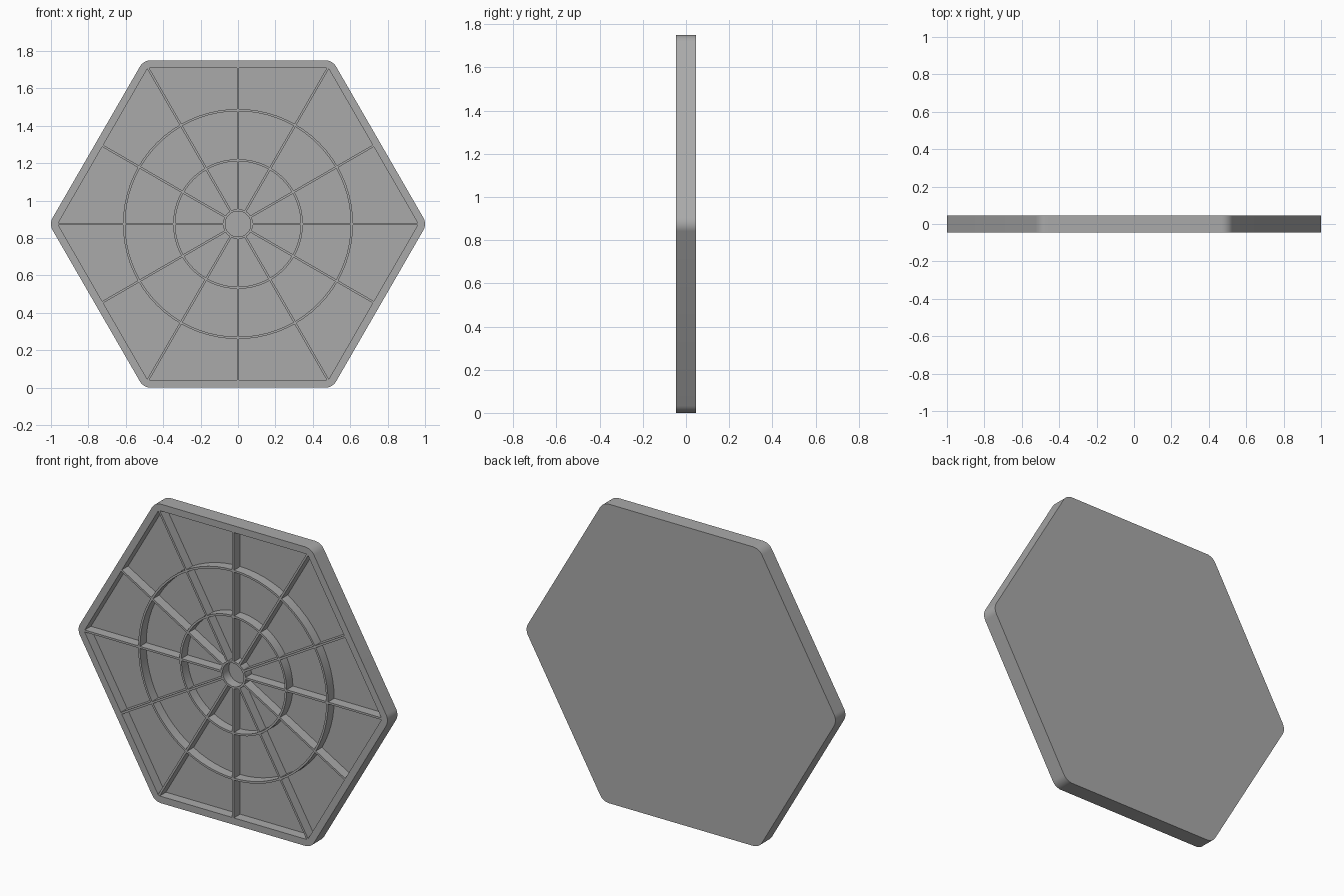
import bpy, bmesh, math
from mathutils import Matrix, Vector

if "Cube" in bpy.data.objects:
    bpy.data.objects.remove(bpy.data.objects["Cube"], do_unlink=True)

APOTHEM, INNER, CORNER = 0.875, 0.835, 0.067
HALF, FLOOR, RIB_TOP = 0.046, 0.012, -0.045
RIB = 0.012
CENTRE = Matrix.Translation((0, 0, APOTHEM))

grey = bpy.data.materials.new("plain_grey")
grey.use_nodes = True
colour = (0.4, 0.4, 0.4, 1)
grey.diffuse_color = colour
grey.node_tree.nodes["Principled BSDF"].inputs["Base Color"].default_value = colour


def polar(r, angle, y):
    return Vector((r * math.cos(angle), y, r * math.sin(angle)))


def hexagon(apothem, y, radius=0, steps=8):
    """Hexagon loop in the XZ plane, each corner an arc of the given radius."""
    loop = []
    for k in range(6):
        mid = k * math.pi / 3
        centre = polar((apothem - radius) / math.cos(math.pi / 6), mid, y)
        for i in range(steps + 1):
            angle = mid + (i / steps - 0.5) * math.pi / 3
            loop.append(centre + polar(radius, angle, 0))
    return loop


def circle(r, y, count=72):
    return [polar(r, i * math.tau / count, y) for i in range(count)]


def finish(bm, name):
    bmesh.ops.remove_doubles(bm, verts=bm.verts, dist=1e-5)
    bmesh.ops.recalc_face_normals(bm, faces=bm.faces)
    bm.transform(CENTRE)
    mesh = bpy.data.meshes.new(name)
    bm.to_mesh(mesh)
    bm.free()
    mesh.materials.append(grey)
    obj = bpy.data.objects.new(name, mesh)
    bpy.context.collection.objects.link(obj)
    bpy.ops.object.select_all(action="DESELECT")
    obj.select_set(True)
    bpy.context.view_layer.objects.active = obj
    bpy.ops.object.shade_smooth_by_angle(angle=math.radians(30))


def loft(loops, name, closed=False):
    """Skin successive loops; cap the ends, or join last to first."""
    bm = bmesh.new()
    rows = [[bm.verts.new(p) for p in loop] for loop in loops]
    pairs = list(zip(rows, rows[1:])) + ([(rows[-1], rows[0])] if closed else [])
    for a, b in pairs:
        for i in range(len(a)):
            j = (i + 1) % len(a)
            bm.faces.new((a[i], a[j], b[j], b[i]))
    if not closed:
        bm.faces.new(rows[0])
        bm.faces.new(rows[-1])
    finish(bm, name)


# Hexagonal tray: back plate, rounded outer wall, flat rim, sharp recess
loft([hexagon(APOTHEM, HALF, CORNER), hexagon(APOTHEM, -HALF, CORNER),
      hexagon(INNER, -HALF), hexagon(INNER, FLOOR)], "hexagonal_tray")

# Hub and concentric stiffening rings
for name, outer in (("hub_ring", 0.08), ("middle_ring", 0.347), ("outer_ring", 0.615)):
    inner = outer - RIB
    loft([circle(outer, FLOOR), circle(outer, RIB_TOP),
          circle(inner, RIB_TOP), circle(inner, FLOOR)], name, closed=True)

# Twelve radial ribs from the hub to the wall, long to corners, short to sides
bm = bmesh.new()
for k in range(12):
    start = 0.075
    end = INNER + 0.004 if k % 2 else INNER / math.cos(math.pi / 6) + 0.004
    size = Matrix.Diagonal((end - start, FLOOR - RIB_TOP, RIB, 1))
    place = Matrix.Translation(((start + end) / 2, (FLOOR + RIB_TOP) / 2, 0))
    turn = Matrix.Rotation(k * math.pi / 6, 4, "Y")
    bmesh.ops.create_cube(bm, size=1, matrix=turn @ place @ size)
finish(bm, "radial_ribs")
